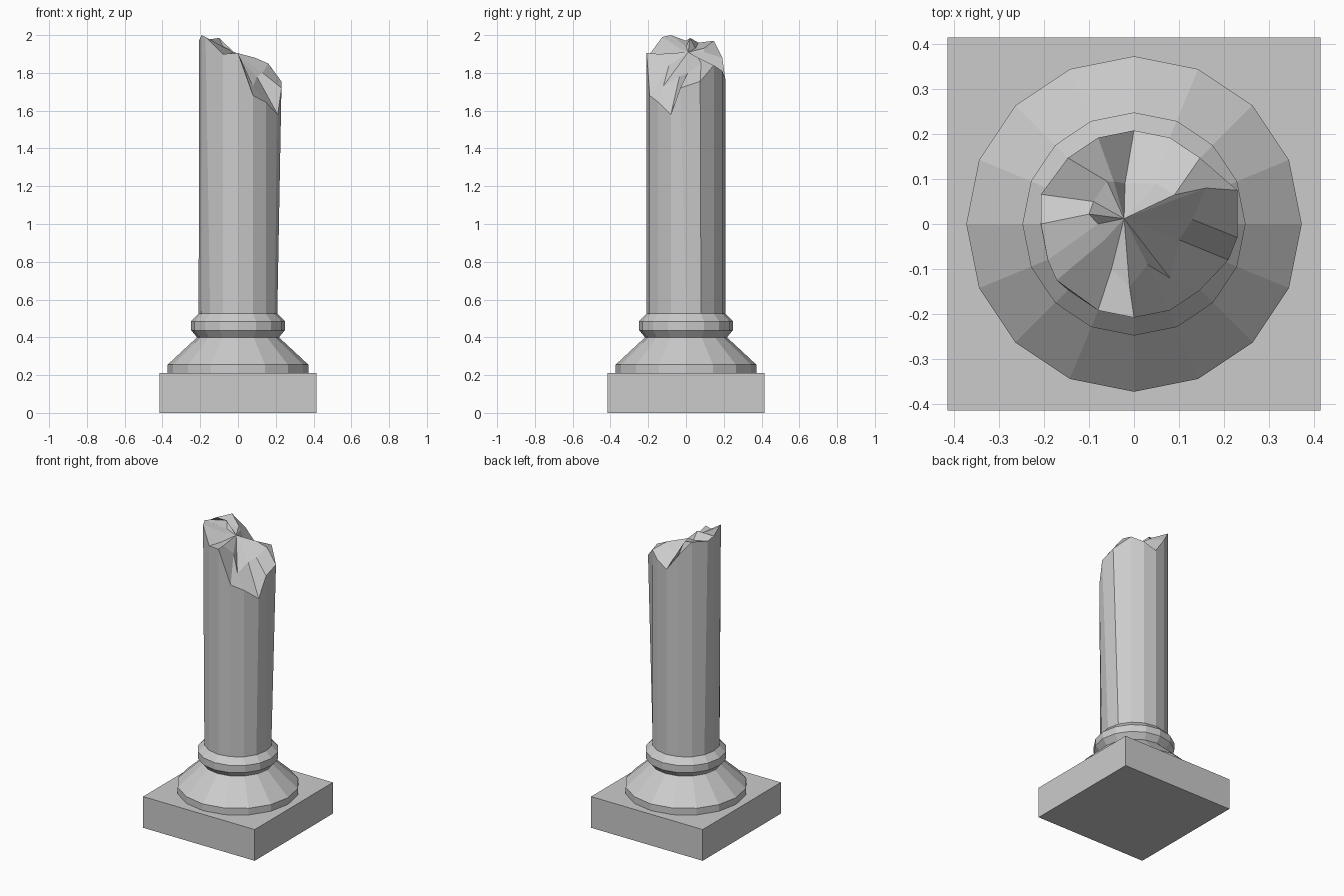
import bpy, bmesh
from math import cos, sin, tau

SIDES = 16


def circle(radius, z):
    return [(radius * cos(tau * i / SIDES), radius * sin(tau * i / SIDES), z)
            for i in range(SIDES)]


def loft(name, rings, tip=None):
    """Skin a stack of rings; cap both ends, or fan the top to a tip point."""
    bm = bmesh.new()
    rows = [[bm.verts.new(p) for p in ring] for ring in rings]
    for low, high in zip(rows, rows[1:]):
        for i in range(SIDES):
            j = (i + 1) % SIDES
            bm.faces.new((low[i], low[j], high[j], high[i]))
    bm.faces.new(rows[0][::-1])
    if tip:
        t = bm.verts.new(tip)
        for i in range(SIDES):
            bm.faces.new((rows[-1][i], rows[-1][(i + 1) % SIDES], t))
    else:
        bm.faces.new(rows[-1])
    mesh = bpy.data.meshes.new(name)
    bm.to_mesh(mesh)
    bm.free()
    obj = bpy.data.objects.new(name, mesh)
    bpy.context.collection.objects.link(obj)
    return obj


# Square plinth
bpy.ops.mesh.primitive_cube_add(size=1, location=(0, 0, 0.105))
plinth = bpy.context.object
plinth.name = "plinth"
plinth.scale = (0.83, 0.83, 0.21)

# Flared foot and collar ring
profile = [(0.373, 0.21), (0.373, 0.255), (0.217, 0.40),
           (0.248, 0.437), (0.248, 0.485), (0.208, 0.525)]
loft("column_base", [circle(r, z) for r, z in profile])

# Broken shaft: jagged rim and inner fracture ring, counter-clockwise from +x
rim = [(0.23, -0.03, 1.72), (0.23, 0.075, 1.755), (0.147, 0.147, 1.84),
       (0.08, 0.192, 1.81), (0, 0.208, 1.77), (-0.08, 0.192, 1.88),
       (-0.147, 0.147, 1.97), (-0.207, 0.066, 1.96), (-0.207, 0, 1.97),
       (-0.192, -0.08, 2.0), (-0.172, -0.125, 1.99), (-0.08, -0.192, 1.90),
       (0, -0.208, 1.905), (0.08, -0.192, 1.68), (0.147, -0.147, 1.645),
       (0.21, -0.08, 1.58)]
fracture = [(0.13, 0.01, 1.80), (0.16, 0.08, 1.85), (0.09, 0.065, 1.88),
            (0.05, 0.09, 1.84), (-0.02, 0.09, 1.84), (-0.045, 0.095, 1.91),
            (-0.06, 0.095, 1.93), (-0.09, 0.05, 1.93), (-0.10, 0.022, 1.985),
            (-0.08, 0.0, 1.94), (-0.065, -0.035, 1.93), (-0.05, -0.10, 1.90),
            (-0.01, -0.14, 1.90), (0.03, -0.09, 1.84), (0.08, -0.12, 1.73),
            (0.10, -0.035, 1.78)]
loft("broken_shaft", [circle(0.208, 0.52), rim, fracture], tip=(-0.022, 0.012, 1.91))
